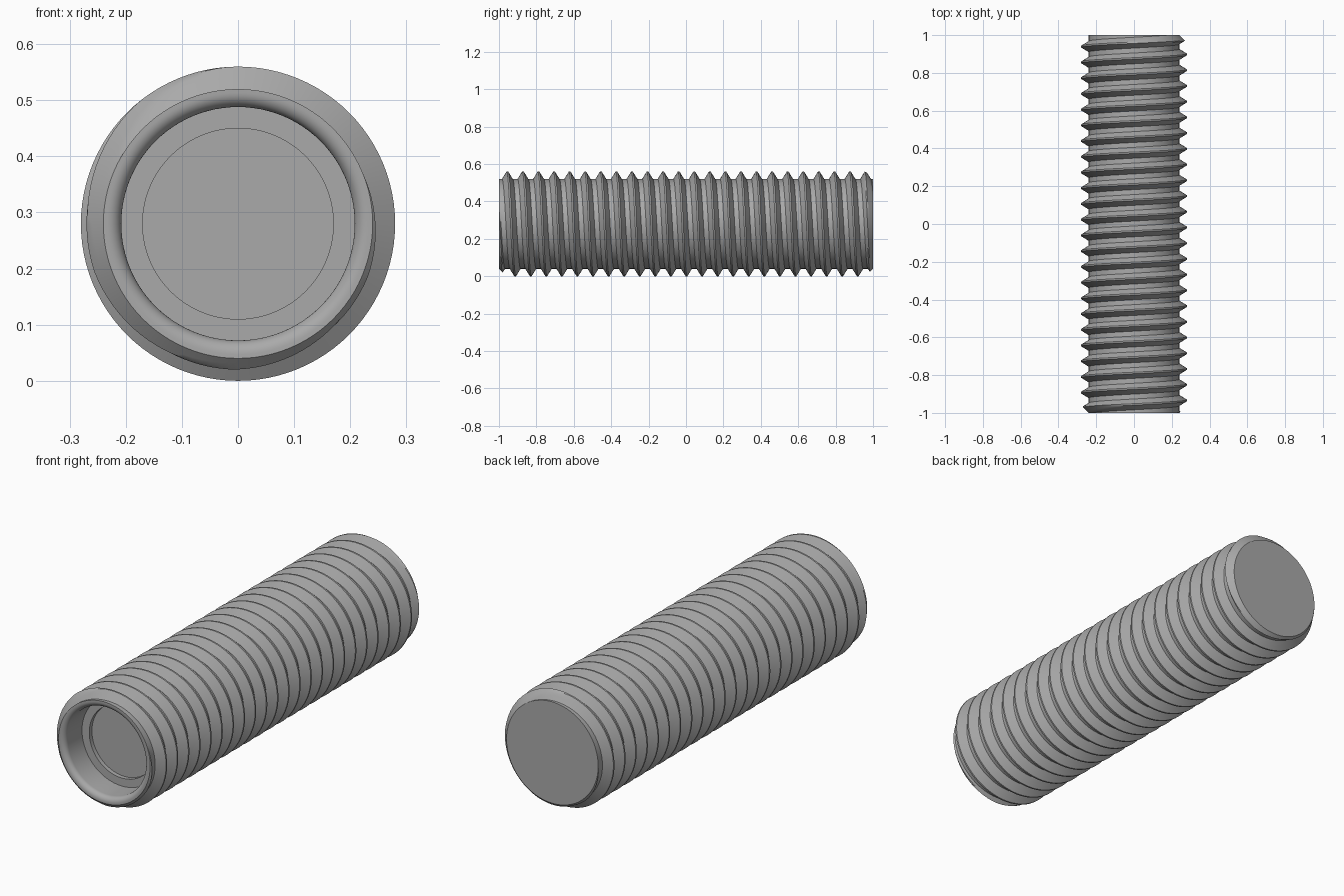
import bpy
import bmesh
from math import sin, cos, pi

if "Cube" in bpy.data.objects:
    bpy.data.objects.remove(bpy.data.objects["Cube"])

CENTRE = 0.28          # height of the rod axis
CREST, ROOT = 0.28, 0.24
PITCH = 1.915 / 23
SEG = 96
TURNS = 26

steel = bpy.data.materials.new("Grey steel")
steel.use_nodes = True
steel.diffuse_color = (0.4, 0.4, 0.4, 1)
steel.node_tree.nodes["Principled BSDF"].inputs["Base Color"].default_value = (0.4, 0.4, 0.4, 1)


def finish(name, bm):
    bmesh.ops.remove_doubles(bm, verts=bm.verts, dist=0.00005)
    mesh = bpy.data.meshes.new(name)
    bm.to_mesh(mesh)
    bm.free()
    mesh.materials.append(steel)
    obj = bpy.data.objects.new(name, mesh)
    bpy.context.collection.objects.link(obj)
    bpy.ops.object.select_all(action='DESELECT')
    obj.select_set(True)
    bpy.context.view_layer.objects.active = obj
    bpy.ops.object.shade_smooth_by_angle(angle=pi / 6)
    return obj


def point(bm, r, y, a):
    return bm.verts.new((r * sin(a), y, CENTRE + r * cos(a)))


def skin(bm, rings):
    for a, b in zip(rings, rings[1:]):
        for i in range(len(a) - 1):
            bm.faces.new((a[i], b[i], b[i + 1], a[i + 1]))


def lathe(name, profile):
    """Spin (radius, y) points round the rod axis."""
    bm = bmesh.new()
    angles = [2 * pi * i / SEG for i in range(SEG + 1)]
    skin(bm, [[point(bm, r, y, a) for a in angles] for r, y in profile])
    return finish(name, bm)


# Right-hand thread: a ridge profile wound along the rod, chamfered at both ends
half_crest, half_root = 0.004, 0.013
flank = PITCH / 2 - half_crest - half_root
ridge = [(-half_crest, CREST), (half_crest, CREST)]
ridge += [(half_crest + flank * k / 4, CREST - (CREST - ROOT) * k / 4) for k in range(1, 5)]
ridge += [(PITCH - half_crest - flank * k / 4, CREST - (CREST - ROOT) * k / 4) for k in range(4, 0, -1)]

bm = bmesh.new()
rings = []
for turn in range(TURNS):
    for offset, radius in ridge:
        ring = []
        for i in range(SEG + 1):
            y = -0.955 + (turn - 2) * PITCH + offset + PITCH * i / SEG
            y = max(-1, min(1, y))
            r = min(radius, ROOT + 1 - abs(y))
            ring.append(point(bm, r, y, 2 * pi * i / SEG))
        rings.append(ring)
skin(bm, rings)
bmesh.ops.dissolve_degenerate(bm, edges=bm.edges, dist=0.00005)
finish("threaded_shank", bm)

# Hollow front end with a rounded lip and a stepped floor
LIP = 0.025
lip = [(0.208 + LIP * (1 - sin(t)), -1 + LIP * (1 - cos(t)))
       for t in [pi / 2 * k / 8 for k in range(9)]]
lathe("front_socket", [(0, -0.85), (0.17, -0.85), (0.17, -0.87), (0.208, -0.87)]
      + lip[::-1] + [(ROOT, -1)])

# Flat back end
lathe("back_cap", [(ROOT, 1), (0, 1)])
